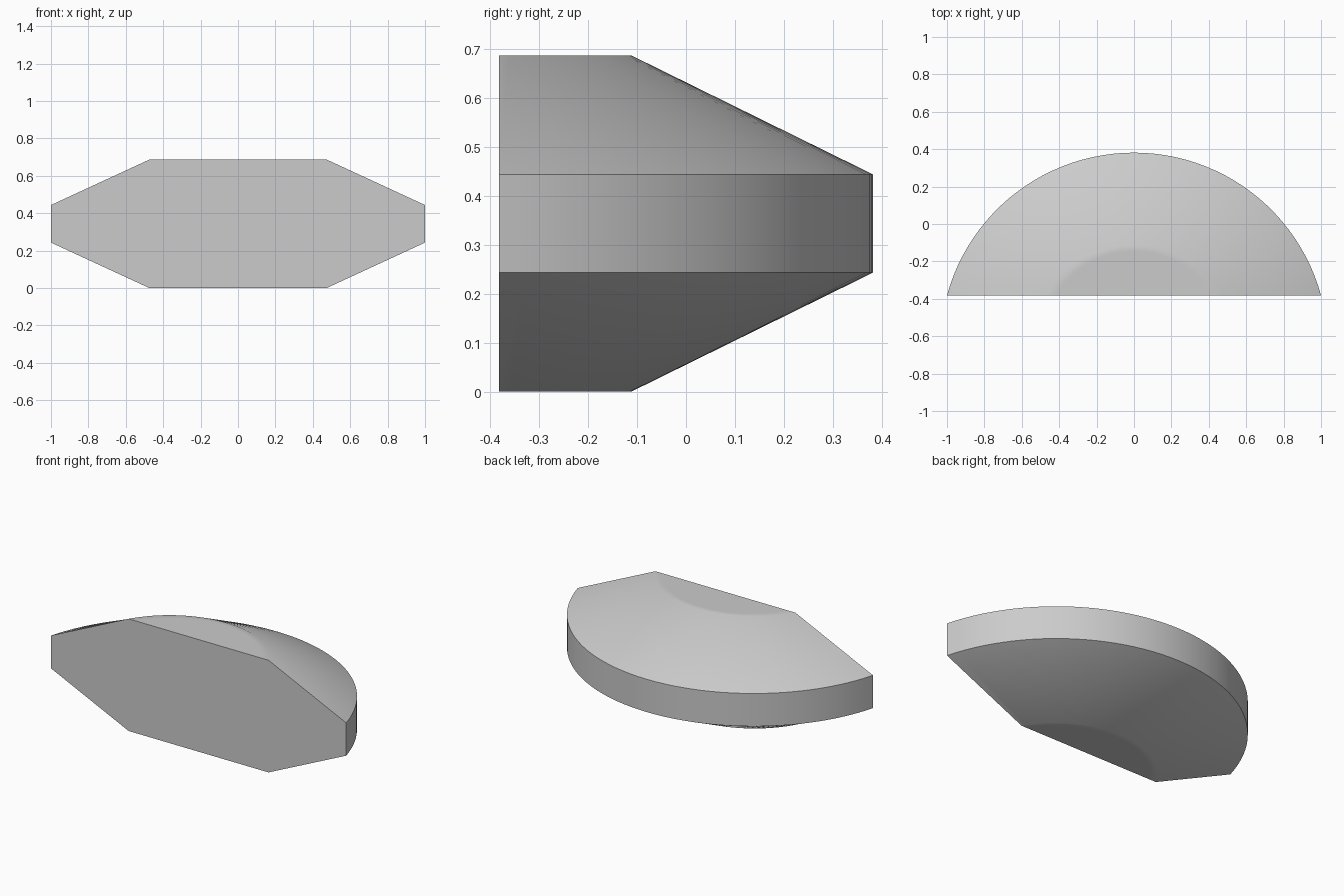
import bpy
import bmesh
from math import asin, sin, cos, pi

cube = bpy.data.objects.get("Cube")
if cube:
    bpy.data.objects.remove(cube)

FRONT = -0.3815
SEGMENTS = 48

grey = bpy.data.materials.new("plain grey")
grey.use_nodes = True
colour = (0.6, 0.6, 0.6, 1)
grey.diffuse_color = colour
grey.node_tree.nodes["Principled BSDF"].inputs["Base Color"].default_value = colour


def arc(bm, half_chord, back, z):
    """Arc bulging backwards from a chord on the flat front."""
    rise = back - FRONT
    radius = (half_chord ** 2 + rise ** 2) / (2 * rise)
    centre = back - radius
    start = asin((FRONT - centre) / radius)
    verts = []
    for i in range(SEGMENTS + 1):
        a = start + (pi - 2 * start) * i / SEGMENTS
        verts.append(bm.verts.new((radius * cos(a), centre + radius * sin(a), z)))
    return verts


# Rings from bottom to top: half chord, rearmost y, height
rings = [
    (0.42, -0.145, 0), (0.474, -0.112, 0),
    (1, 0.3815, 0.243), (1, 0.3815, 0.444),
    (0.474, -0.112, 0.687), (0.42, -0.145, 0.687),
]
bm = bmesh.new()
loops = [arc(bm, *ring) for ring in rings]

# Sloped sides and upright rim
for low, high in zip(loops, loops[1:]):
    for i in range(SEGMENTS):
        bm.faces.new((low[i], low[i + 1], high[i + 1], high[i]))

# Flat caps and flat front
bm.faces.new(loops[0])
bm.faces.new(loops[-1])
bm.faces.new([l[0] for l in loops] + [l[-1] for l in reversed(loops)])
bmesh.ops.recalc_face_normals(bm, faces=bm.faces)

mesh = bpy.data.meshes.new("bevelled_half_disc")
bm.to_mesh(mesh)
bm.free()
mesh.materials.append(grey)
body = bpy.data.objects.new("bevelled_half_disc", mesh)
bpy.context.collection.objects.link(body)

# Smooth curves with crisp rim and front edges
bpy.ops.object.select_all(action="DESELECT")
body.select_set(True)
bpy.context.view_layer.objects.active = body
bpy.ops.object.shade_smooth_by_angle(angle=pi / 6)
